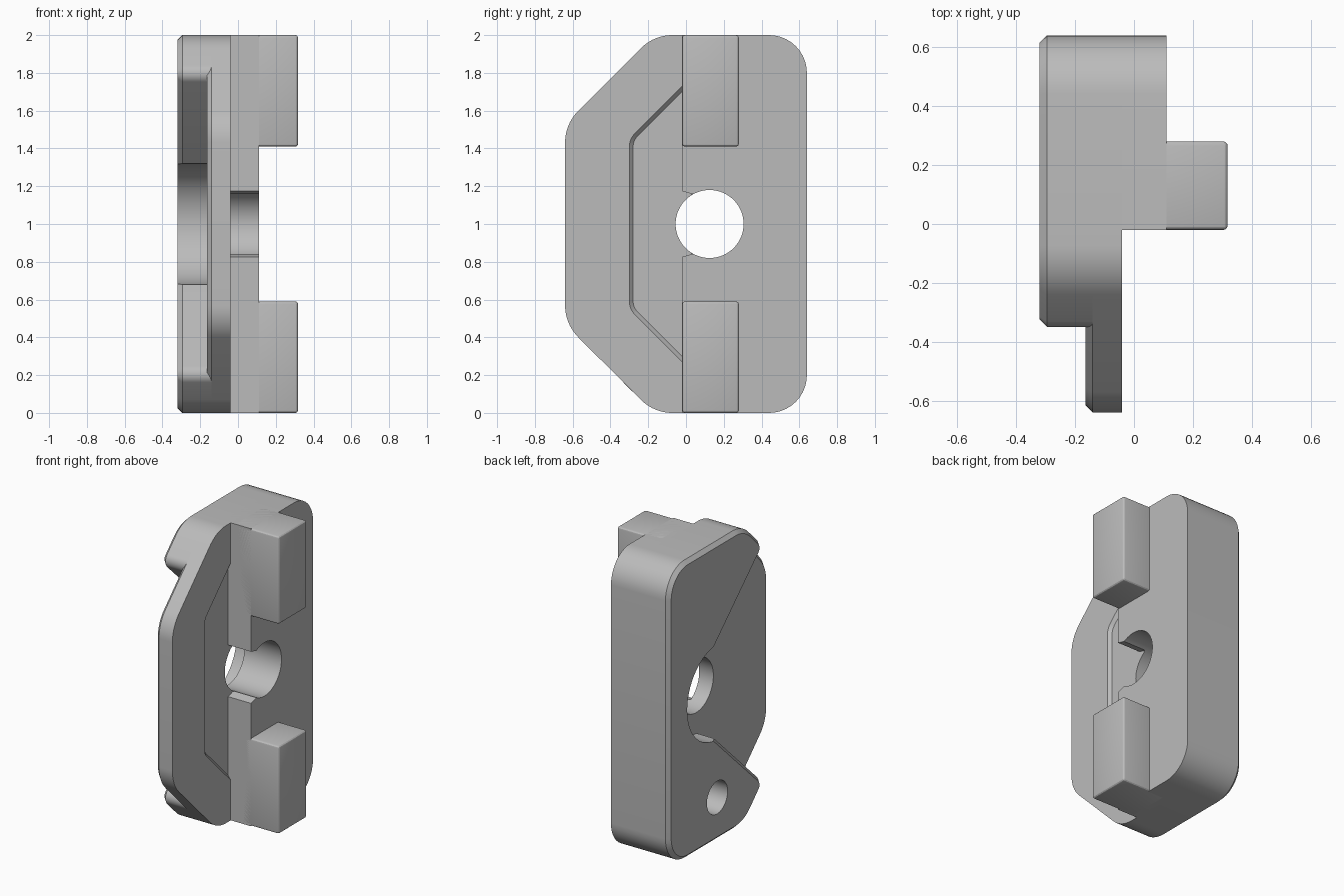
import bpy, bmesh, math
from mathutils import Vector

cube = bpy.data.objects.get("Cube")
if cube:
    bpy.data.objects.remove(cube, do_unlink=True)

grey = bpy.data.materials.new("plain_grey")
grey.use_nodes = True
COLOUR = (0.5, 0.5, 0.5, 1)
grey.diffuse_color = COLOUR
grey.node_tree.nodes["Principled BSDF"].inputs["Base Color"].default_value = COLOUR

HOLE = Vector((0.125, 1.0))     # centre of the main hole as (y, z)
SEAT_R = 0.32


def mirrored(upper):
    """Complete a profile given its upper half as (y, z, corner radius)."""
    return upper + [(y, 2 - z, r) for y, z, r in reversed(upper)]


def rounded(corners, steps=10):
    """Turn (y, z, radius) corners into a polygon with true arcs."""
    pts = []
    n = len(corners)
    for i, (y, z, r) in enumerate(corners):
        p = Vector((y, z))
        if r == 0:
            pts.append(p)
            continue
        a = (Vector(corners[i - 1][:2]) - p).normalized()
        b = (Vector(corners[(i + 1) % n][:2]) - p).normalized()
        half = a.angle(b) / 2
        centre = p + (a + b).normalized() * r / math.sin(half)
        start = p + a * r / math.tan(half) - centre
        end = p + b * r / math.tan(half) - centre
        sweep = start.angle_signed(end)
        for k in range(steps + 1):
            t = -sweep * k / steps
            c, s = math.cos(t), math.sin(t)
            pts.append(centre + Vector((c * start.x - s * start.y, s * start.x + c * start.y)))
    return pts


def circle(centre, r, n=64):
    return [Vector(centre) + r * Vector((math.cos(math.tau * k / n), math.sin(math.tau * k / n)))
            for k in range(n)]


def prism(name, pts, x0, x1, chamfer=0, keep_sharp=None):
    """Extrude a (y, z) polygon along x, chamfering the rim at x0."""
    bm = bmesh.new()
    face = bm.faces.new([bm.verts.new((x0, p.x, p.y)) for p in pts])
    rim = list(face.edges)
    ext = bmesh.ops.extrude_face_region(bm, geom=[face], use_keep_orig=True)
    moved = [g for g in ext["geom"] if isinstance(g, bmesh.types.BMVert)]
    bmesh.ops.translate(bm, verts=moved, vec=(x1 - x0, 0, 0))
    bmesh.ops.recalc_face_normals(bm, faces=bm.faces)
    if chamfer:
        edges = [e for e in rim if not (keep_sharp and all(keep_sharp(v.co) for v in e.verts))]
        bmesh.ops.bevel(bm, geom=edges, offset=chamfer, segments=1, affect='EDGES')
        bmesh.ops.recalc_face_normals(bm, faces=bm.faces)
    mesh = bpy.data.meshes.new(name)
    bm.to_mesh(mesh)
    bm.free()
    obj = bpy.data.objects.new(name, mesh)
    bpy.context.collection.objects.link(obj)
    mesh.materials.append(grey)
    return obj


def cut(obj, cutters):
    for c in cutters:
        mod = obj.modifiers.new(c.name, 'BOOLEAN')
        mod.operation = 'DIFFERENCE'
        mod.solver = 'EXACT'
        mod.object = c


def finish(obj):
    bpy.ops.object.select_all(action='DESELECT')
    obj.select_set(True)
    bpy.context.view_layer.objects.active = obj
    for mod in list(obj.modifiers):
        bpy.ops.object.modifier_apply(modifier=mod.name)
    bpy.ops.object.shade_smooth_by_angle(angle=math.radians(25))


# Cutters: through hole, blind hole, shallow pocket and flared slot
through_hole = prism("hole_cutter", circle(HOLE, 0.18), -0.5, 0.5)
blind_hole = prism("blind_hole_cutter", circle((0.125, 0.29), 0.11, 48), -0.5, -0.02)
pocket = prism("pocket_cutter", rounded(mirrored([(0.05, 1.80, 0), (-0.3, 1.45, 0.1)])),
               -0.06, 0.1, 0.02)
slot = prism("slot_cutter", rounded(mirrored([(-0.06, 1.185, 0), (0.04, 1.157, 0)])), -0.06, 0.3)
cutters = [through_hole, blind_hole, pocket, slot]

# Middle plate with the full outline
plate = prism("middle_plate", rounded(mirrored(
    [(0.64, 2, 0.2), (-0.17, 2, 0.24), (-0.64, 1.53, 0.24)])), -0.165, -0.04, 0.025)
cut(plate, [through_hole, blind_hole, pocket])

# Back layer with the wedge opening and round seat
arc_steps = 20
seat = []
for k in range(arc_steps // 2 + 1):
    a = math.pi / 2 - math.pi * k / arc_steps
    seat.append((HOLE.x + SEAT_R * math.cos(a), HOLE.y + SEAT_R * math.sin(a), 0))
upper = [(0.64, 2, 0.2), (-0.17, 2, 0.24), (-0.375, 1.795, 0.06)] + seat
back_profile = mirrored(upper)
back_profile.pop(len(upper))    # shared middle point of the seat
back = prism("back_layer", rounded(back_profile), -0.32, -0.14, 0.025,
             lambda v: abs((v.yz - HOLE).length - SEAT_R) < 0.001)
cut(back, [blind_hole])

# Front body behind the blocks
front = prism("front_body", rounded(mirrored([(0.64, 2, 0.2), (-0.02, 2, 0)])), -0.1, 0.11)
cut(front, [through_hole, blind_hole, slot])

# Two raised blocks with softened edges
parts = [plate, back, front]
for name, z0, z1 in (("lower_block", 0, 0.59), ("upper_block", 1.41, 2)):
    block = prism(name, [Vector(p) for p in ((-0.02, z0), (0.28, z0), (0.28, z1), (-0.02, z1))],
                  -0.02, 0.318)
    bev = block.modifiers.new("soft_edges", 'BEVEL')
    bev.width = 0.015
    bev.segments = 3
    parts.append(block)

for part in parts:
    finish(part)
for c in cutters:
    bpy.data.objects.remove(c, do_unlink=True)
